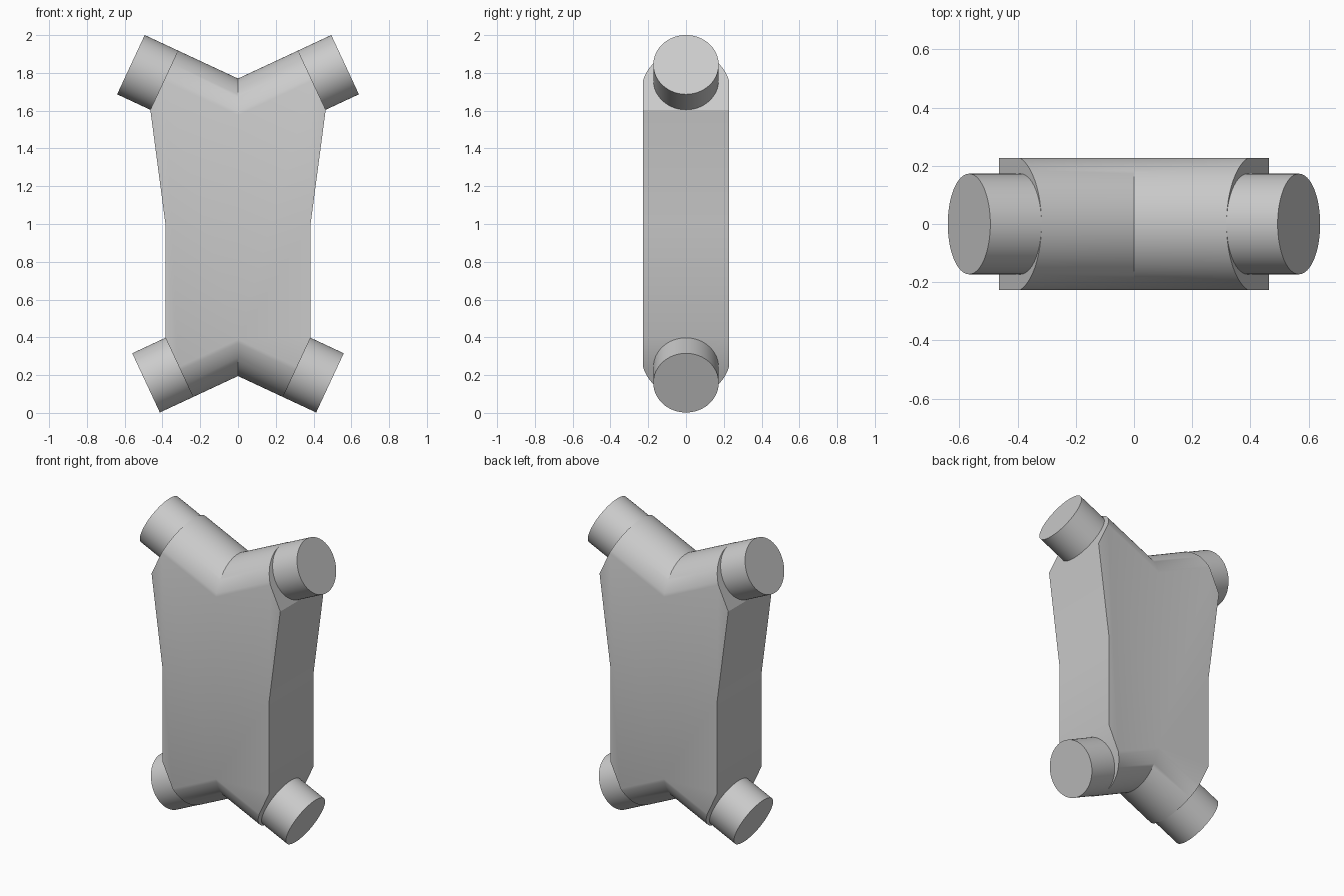
import bpy, bmesh, math
from mathutils import Vector, Matrix

cube = bpy.data.objects.get("Cube")
if cube:
    bpy.data.objects.remove(cube, do_unlink=True)

grey = bpy.data.materials.new("plain_grey")
grey.use_nodes = True
colour = (0.6, 0.6, 0.6, 1)
grey.diffuse_color = colour
grey.node_tree.nodes["Principled BSDF"].inputs["Base Color"].default_value = colour

TILT = math.radians(25)
C, S = math.cos(TILT), math.sin(TILT)
HALF_DEPTH = 0.2275      # body half thickness
ROUND = 0.235            # radius of the rounded shoulders
STUB_R = 0.173
STUB_LEN = 0.194
SEGMENTS = 32
# valley height at the middle, x where the shoulder ends, vertical direction
SHOULDERS = {"upper": (1.77, 0.318, 1), "lower": (0.195, 0.238, -1)}


def finish(bm, name):
    bmesh.ops.recalc_face_normals(bm, faces=bm.faces)
    mesh = bpy.data.meshes.new(name)
    bm.to_mesh(mesh)
    bm.free()
    mesh.materials.append(grey)
    ob = bpy.data.objects.new(name, mesh)
    bpy.context.collection.objects.link(ob)
    bpy.ops.object.select_all(action='DESELECT')
    ob.select_set(True)
    bpy.context.view_layer.objects.active = ob
    bpy.ops.object.shade_smooth_by_angle(angle=math.radians(30))


def shoulder_point(key, depth, at_end):
    """Point at a depth below the shoulder ridge, at the mitre or end face."""
    valley, x_end, up = SHOULDERS[key]
    if not at_end:
        return 0.0, valley - up * depth / C
    return x_end + S * depth, valley + up * (x_end * S / C - C * depth)


# Body: half is built, then mirrored across the middle
bm = bmesh.new()
sweep = math.asin(HALF_DEPTH / ROUND)
angles = [sweep * (2 * i / SEGMENTS - 1) for i in range(SEGMENTS + 1)]
mitre, end, corner = {}, {}, {}
for key in SHOULDERS:
    for at_end, store in ((False, mitre), (True, end)):
        store[key] = []
        for a in angles:
            x, z = shoulder_point(key, ROUND * (1 - math.cos(a)), at_end)
            store[key].append(bm.verts.new((x, ROUND * math.sin(a), z)))
    x, z = shoulder_point(key, 2 * STUB_R, True)
    corner[key] = [bm.verts.new((x, s * HALF_DEPTH, z)) for s in (-1, 1)]
    m, e = mitre[key], end[key]
    for i in range(SEGMENTS):
        bm.faces.new((m[i], m[i + 1], e[i + 1], e[i]))
    bm.faces.new(e + corner[key][::-1])

# Waist, side walls and the flat front and back
waist = [bm.verts.new((corner["lower"][0].co.x, s * HALF_DEPTH, 1.0)) for s in (-1, 1)]
for key in SHOULDERS:
    bm.faces.new((*corner[key], waist[1], waist[0]))
for side, i in ((0, 0), (1, -1)):
    bm.faces.new((mitre["upper"][i], end["upper"][i], corner["upper"][side], waist[side],
                  corner["lower"][side], end["lower"][i], mitre["lower"][i]))
bmesh.ops.mirror(bm, geom=bm.verts[:] + bm.edges[:] + bm.faces[:],
                 axis='X', merge_dist=0.0005)
finish(bm, "body")

# Round stubs on the four corners
for key, (valley, x_end, up) in SHOULDERS.items():
    for side, word in ((1, "left"), (-1, "right")):
        x, z = shoulder_point(key, STUB_R, True)
        direction = Vector((side * C, 0, up * S))
        inset = 0.004
        centre = Vector((side * x, 0, z)) + direction * (STUB_LEN - inset) / 2
        turn = direction.to_track_quat('Z', 'Y').to_matrix().to_4x4()
        bm = bmesh.new()
        bmesh.ops.create_cone(bm, cap_ends=True, segments=64, radius1=STUB_R,
                              radius2=STUB_R, depth=STUB_LEN + inset,
                              matrix=Matrix.Translation(centre) @ turn)
        finish(bm, f"{key}_{word}_stub")
